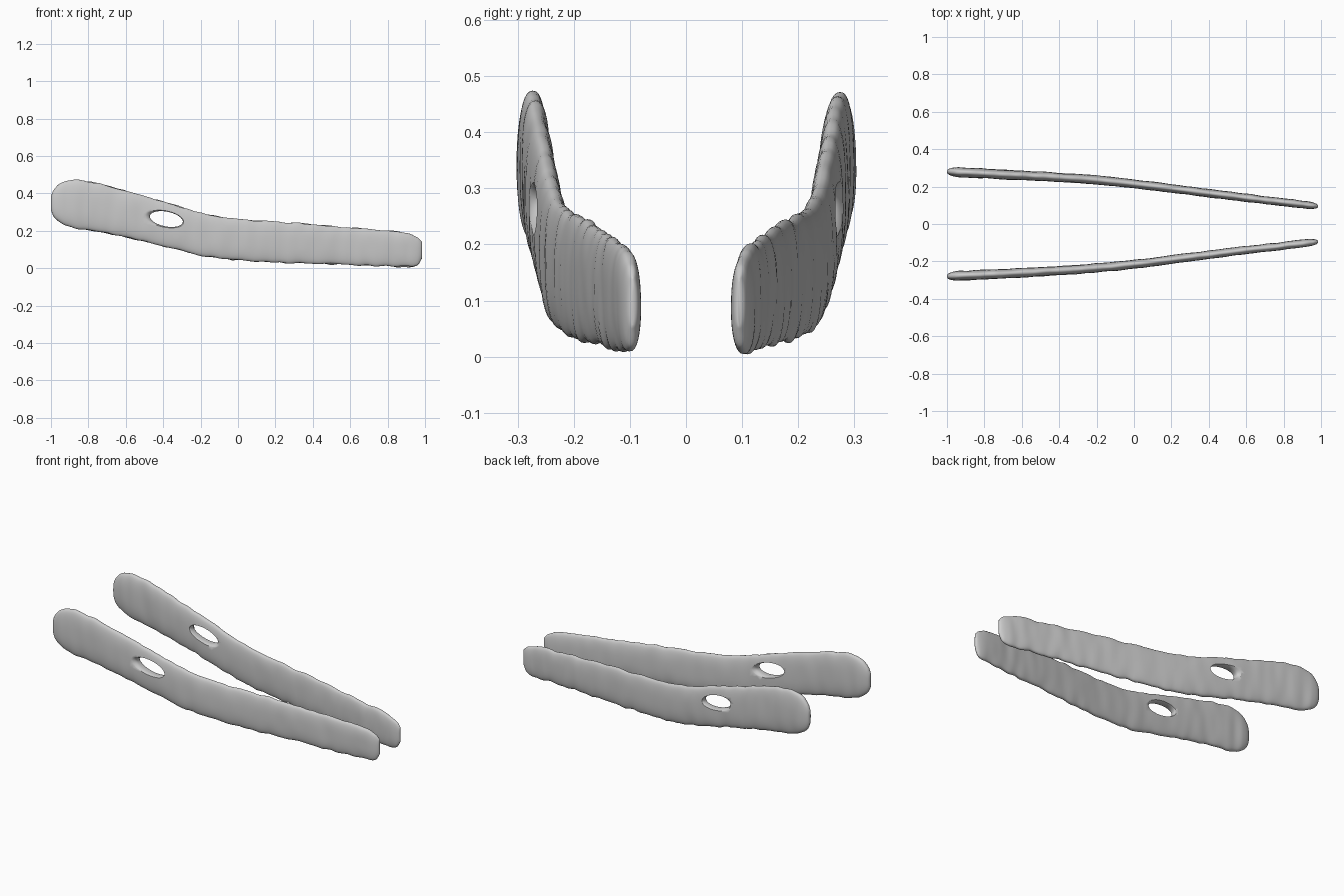
import bpy, bmesh, math
from mathutils import Vector, noise

cube = bpy.data.objects.get("Cube")
if cube:
    bpy.data.objects.remove(cube, do_unlink=True)

mat = bpy.data.materials.new("light_grey")
mat.use_nodes = True
grey = (0.6, 0.6, 0.6, 1)
mat.diffuse_color = grey
mat.node_tree.nodes["Principled BSDF"].inputs["Base Color"].default_value = grey

# Strip outline: x, bottom z, top z
OUTLINE = [(-1, .31, .385), (-.985, .275, .42), (-.95, .245, .455), (-.88, .217, .473),
           (-.75, .195, .453), (-.6, .165, .413), (-.45, .13, .372), (-.3, .093, .325),
           (-.15, .06, .285), (0, .045, .263), (.25, .03, .246), (.5, .022, .225),
           (.75, .014, .204), (.9, .007, .187), (.96, .016, .165), (.985, .055, .14)]
# Centre line seen from above: x, distance from the middle
CENTRE = [(-1, .28), (-.5, .255), (-.2, .235), (0, .215), (.5, .152), (1, .093)]


def sample(table, x, col):
    """Smooth interpolation through a table of stations."""
    i = next((k for k in range(len(table) - 2) if x <= table[k + 1][0]), len(table) - 2)
    p, q = table[i], table[i + 1]
    a, b = table[max(i - 1, 0)], table[min(i + 2, len(table) - 1)]
    h = q[0] - p[0]
    t = (x - p[0]) / h
    m0 = (q[col] - a[col]) / (q[0] - a[0]) * h
    m1 = (b[col] - p[col]) / (b[0] - p[0]) * h
    return ((2*t**3 - 3*t*t + 1) * p[col] + (t**3 - 2*t*t + t) * m0
            + (3*t*t - 2*t**3) * q[col] + (t**3 - t*t) * m1)


def spow(v, e):
    return math.copysign(abs(v) ** e, v)


def skin(bm, rings):
    """Bridge closed rings of points and cap both ends."""
    rows = [[bm.verts.new(p) for p in ring] for ring in rings]
    n = len(rows[0])
    for r, s in zip(rows, rows[1:]):
        for j in range(n):
            k = (j + 1) % n
            bm.faces.new((r[j], r[k], s[k], s[j]))
    bm.faces.new(rows[0])
    bm.faces.new(rows[-1])
    bmesh.ops.recalc_face_normals(bm, faces=bm.faces)


def make_object(name, rings):
    bm = bmesh.new()
    skin(bm, rings)
    mesh = bpy.data.meshes.new(name)
    bm.to_mesh(mesh)
    bm.free()
    mesh.materials.append(mat)
    obj = bpy.data.objects.new(name, mesh)
    bpy.context.collection.objects.link(obj)
    return obj


def strip_rings(side, seed):
    """Flattened oval sections, wrinkled across the length."""
    rings, n, steps = [], 40, 150
    x0, x1 = OUTLINE[0][0], OUTLINE[-1][0]
    for i in range(steps + 1):
        # Cosine spacing gathers sections at the rounded ends
        x = x0 + (x1 - x0) * (i / steps - .12 * math.sin(2 * math.pi * i / steps))
        lo, hi = sample(OUTLINE, x, 1), sample(OUTLINE, x, 2)
        end = min(x - x0, x1 - x)
        round_off = math.sqrt(max(0, 1 - (1 - min(end / .07, 1)) ** 2))
        thick = (.0235 - .003 * x) * (.15 + .85 * round_off)
        calm = min(1, end / .08)
        ring = []
        for j in range(n):
            a = 2 * math.pi * j / n
            c, s = math.cos(a), math.sin(a)
            bump = noise.noise(Vector((x * 17, s * .8 + seed, c * .4))) * calm
            z = (lo + hi) / 2 + spow(s, .85) * ((hi - lo) / 2 + .009 * bump)
            y = sample(CENTRE, x, 1) + spow(c, .8) * (thick + .003 * bump)
            ring.append((x, side * y, max(z, 0.002)))
        rings.append(ring)
    return rings


def hole_rings(side):
    """Spool-shaped cutter: a slanted oval that flares at both mouths."""
    rings, n = [], 40
    for i in range(15):
        d = -1 + 2 * i / 14
        flare = 1 + .3 * abs(d) ** 3
        w, h = .088 * flare, .04 * flare
        ring = []
        for j in range(n):
            a = 2 * math.pi * j / n
            u, v = w * math.cos(a), h * math.sin(a)
            ring.append((-.383 + u, side * (.248 + .032 * d), .263 + v - .16 * u))
        rings.append(ring)
    return rings


for name, side, seed in (("right_strip", -1, 3.1), ("left_strip", 1, 8.7)):
    strip = make_object(name, strip_rings(side, seed))
    cutter = make_object(name + "_hole_cutter", hole_rings(side))
    cutter.hide_render = True
    cutter.hide_set(True)
    # Open the oval hole
    cut = strip.modifiers.new("hole", "BOOLEAN")
    cut.operation = "DIFFERENCE"
    cut.solver = "EXACT"
    cut.object = cutter
    bpy.ops.object.select_all(action="DESELECT")
    strip.select_set(True)
    bpy.context.view_layer.objects.active = strip
    bpy.ops.object.modifier_apply(modifier=cut.name)
    bpy.data.objects.remove(cutter, do_unlink=True)
    bpy.ops.object.shade_smooth_by_angle(angle=math.radians(50))
